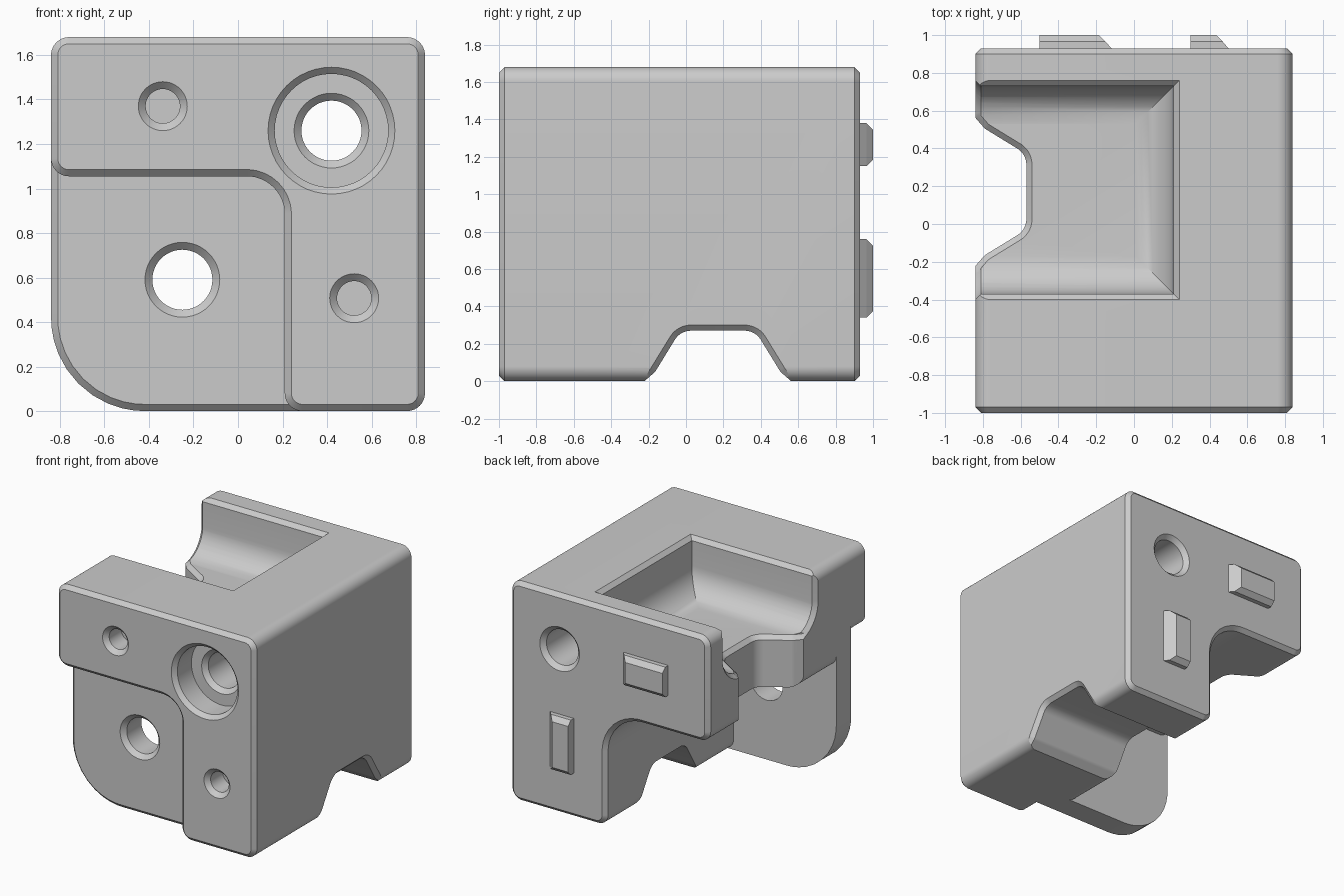
import bpy, bmesh, math
from mathutils import Vector

if "Cube" in bpy.data.objects:
    bpy.data.objects.remove(bpy.data.objects["Cube"], do_unlink=True)

grey = bpy.data.materials.new("plain grey")
grey.use_nodes = True
COLOUR = (0.6, 0.6, 0.6, 1)
grey.diffuse_color = COLOUR
grey.node_tree.nodes["Principled BSDF"].inputs["Base Color"].default_value = COLOUR

BEVEL = 0.03
CORNER = 0.08
FRONT, BACK = -1.0, 0.93


def rounded(corners, steps=10):
    """Turn (u, v, radius) corners into a counter-clockwise outline."""
    pts = []
    n = len(corners)
    for i, (u, v, r) in enumerate(corners):
        p = Vector((u, v))
        if r == 0:
            pts.append(p)
            continue
        a = (Vector(corners[i - 1][:2]) - p).normalized()
        b = (Vector(corners[(i + 1) % n][:2]) - p).normalized()
        half = a.angle(b) / 2
        centre = p + (a + b).normalized() * (r / math.sin(half))
        reach = r / math.tan(half)
        s, e = p + a * reach - centre, p + b * reach - centre
        for k in range(steps + 1):
            t = k / steps
            pts.append(centre + (s * (1 - t) + e * t).normalized() * r)
    area = sum(pts[i - 1].x * p.y - pts[i - 1].y * p.x for i, p in enumerate(pts))
    return pts if area > 0 else pts[::-1]


def grown(pts, d):
    """Move an outline outward by d."""
    out = []
    for i, p in enumerate(pts):
        e1 = (p - pts[i - 1]).normalized()
        e2 = (pts[(i + 1) % len(pts)] - p).normalized()
        n1, n2 = Vector((e1.y, -e1.x)), Vector((e2.y, -e2.x))
        out.append(p + (n1 + n2) * (d / (1 + n1.dot(n2))))
    return out


def place(p, t, axis):
    return {"x": (t, p[0], p[1]), "y": (p[0], t, p[1]), "z": (p[1], p[0], t)}[axis]


def loft(name, rings):
    """Skin a list of equal rings of 3D points into a closed solid."""
    bm = bmesh.new()
    rows = [[bm.verts.new(p) for p in ring] for ring in rings]
    n = len(rows[0])
    for lo, hi in zip(rows, rows[1:]):
        for i in range(n):
            bm.faces.new((lo[i - 1], lo[i], hi[i], hi[i - 1]))
    bm.faces.new(rows[0])
    bm.faces.new(rows[-1])
    bmesh.ops.recalc_face_normals(bm, faces=bm.faces)
    mesh = bpy.data.meshes.new(name)
    bm.to_mesh(mesh)
    bm.free()
    mesh.materials.append(grey)
    ob = bpy.data.objects.new(name, mesh)
    bpy.context.collection.objects.link(ob)
    return ob


def prism(name, corners, axis, levels):
    """Extrude an outline; levels are (position, outward growth)."""
    pts = rounded(corners)
    return loft(name, [[place(p, t, axis) for p in grown(pts, d)] for t, d in levels])


def drill(name, x, z, levels):
    """Round cutter along y; levels are (y, radius)."""
    turn = [2 * math.pi * k / 48 for k in range(48)]
    return loft(name, [[(x + r * math.cos(a), y, z + r * math.sin(a)) for a in turn]
                       for y, r in levels])


def combine(target, tool, operation):
    mod = target.modifiers.new(operation.lower(), "BOOLEAN")
    mod.operation, mod.solver, mod.object = operation, "EXACT", tool
    bpy.context.view_layer.objects.active = target
    bpy.ops.object.modifier_apply(modifier=mod.name)
    bpy.data.objects.remove(tool, do_unlink=True)


def ell(x, z, r):
    """L-shaped outline with its inner corner at x, z."""
    return [(-0.84, 1.68, CORNER), (-0.84, z, CORNER), (x, z, r),
            (x, 0, CORNER), (0.84, 0, CORNER), (0.84, 1.68, CORNER)]


# Rear L block, front L plate and the recessed flange
body = prism("bracket_body", ell(0.03, 0.87, 0.3), "y",
             [(-0.7, 0), (BACK - BEVEL, 0), (BACK, -BEVEL)])
plate = prism("front_plate", ell(0.21, 1.055, 0.17), "y",
              [(FRONT, -BEVEL), (FRONT + BEVEL, 0), (-0.55, 0)])
flange = prism("flange", [(-0.84, 0, 0.42), (0.5, 0, 0), (0.5, 1.3, 0), (-0.84, 1.3, 0)], "y",
               [(-0.83, -BEVEL), (-0.80, 0), (-0.62, 0)])
combine(body, plate, "UNION")
combine(body, flange, "UNION")

# Top pocket: straight walls running into a concave floor, open at -x
FLOOR, FILLET = 1.26, 0.2
steps = [(1.75, -0.10), (1.68, -BEVEL), (1.65, 0)]
for k in range(11):
    a = math.pi / 2 * k / 10
    steps.append((FLOOR + FILLET * (1 - math.sin(a)), FILLET * (1 - math.cos(a))))
combine(body, loft("pocket_cutter", [
    [(-1.2, -0.37 + d, z), (0.21 - d, -0.37 + d, z), (0.21 - d, 0.73 - d, z), (-1.2, 0.73 - d, z)]
    for z, d in steps]), "DIFFERENCE")

# Bevel round the open end of the pocket
combine(body, prism("pocket_mouth_cutter",
                    [(-0.37, 2, 0), (-0.37, FLOOR, FILLET), (0.73, FLOOR, FILLET), (0.73, 2, 0)],
                    "x", [(-0.87, 0.06), (-0.8, -0.01)]), "DIFFERENCE")

# Flared slots through the arm and under the leg
MID = 0.17
half = [(0.45, -0.05, 0), (0.335, 0.05, 0.08), (0.2, 0.27, 0.1)]
slot = [(MID - w, d, r) for w, d, r in half] + [(MID + w, d, r) for w, d, r in reversed(half)]
combine(body, prism("leg_slot_cutter", slot, "x",
                    [(-0.2, 0), (0.81, 0), (0.84, BEVEL), (0.9, BEVEL)]), "DIFFERENCE")
combine(body, prism("arm_slot_cutter", [(y, d - 0.84, r) for y, d, r in slot], "z",
                    [(0.5, 0), (FLOOR - BEVEL, 0), (FLOOR, BEVEL), (1.5, BEVEL)]), "DIFFERENCE")

# Bolt holes and dowel holes
R, RB = 0.135, 0.168
combine(body, drill("counterbore_cutter", 0.42, 1.26,
                    [(-1.1, 0.385), (FRONT, 0.285), (-0.97, 0.255), (-0.8, 0.255), (-0.8, RB),
                     (-0.767, R), (BACK - 0.033, R), (BACK, RB), (1.03, RB + 0.1)]), "DIFFERENCE")
combine(body, drill("flange_hole_cutter", -0.25, 0.59,
                    [(-0.9, 0.238), (-0.83, RB), (-0.797, R), (-0.55, R)]), "DIFFERENCE")
for x, z in ((-0.338, 1.37), (0.522, 0.507)):
    combine(body, drill("dowel_hole_cutter", x, z,
                        [(-1.1, 0.21), (FRONT, 0.11), (-0.967, 0.077), (-0.82, 0.077)]), "DIFFERENCE")


# Wedge-ended locating keys on the back
def key(name, x0, x1, z0, z1):
    rings = []
    for y, side, end in ((0.9, 0, 0), (BACK, 0, 0), (0.965, 0.03, 0), (1.0, 0.065, 0.035)):
        rings.append([(x0, y, z0 + end), (x1 - side, y, z0 + end),
                      (x1 - side, y, z1 - end), (x0, y, z1 - end)])
    return loft(name, rings)


key("upper_key", -0.5, -0.12, 1.15, 1.38)
key("lower_key", 0.3, 0.5, 0.34, 0.76)

# Smooth the curved walls and keep the edges crisp
bpy.ops.object.select_all(action="DESELECT")
body.select_set(True)
bpy.context.view_layer.objects.active = body
bpy.ops.object.shade_smooth_by_angle(angle=math.radians(25))
